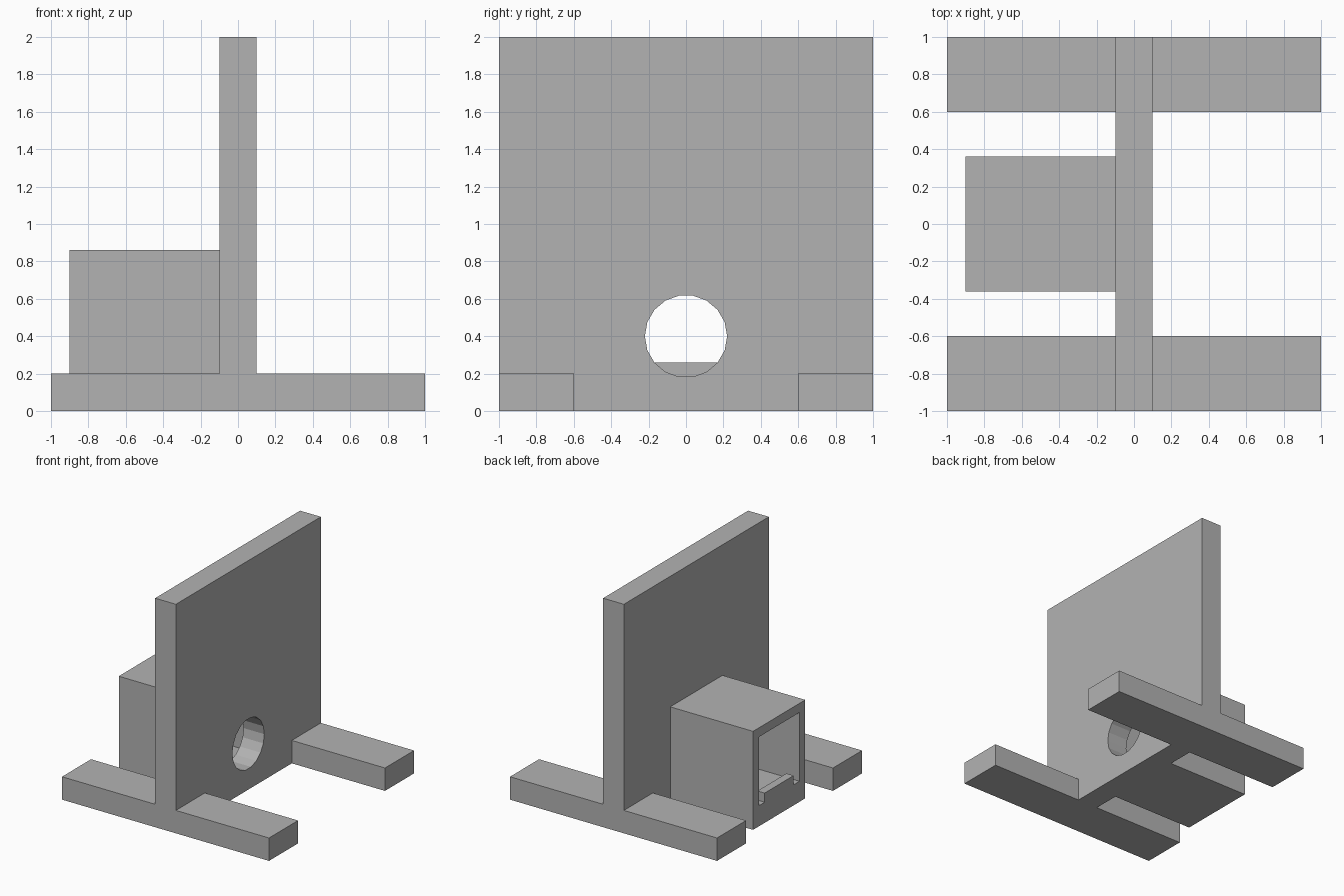
import bpy
import math

if "Cube" in bpy.data.objects:
    bpy.data.objects.remove(bpy.data.objects["Cube"], do_unlink=True)

grey = bpy.data.materials.new("plain_grey")
grey.use_nodes = True
colour = (0.45, 0.45, 0.45, 1)
grey.diffuse_color = colour
grey.node_tree.nodes["Principled BSDF"].inputs["Base Color"].default_value = colour


def box(name, low, high):
    """Axis-aligned block between two corners."""
    bpy.ops.mesh.primitive_cube_add(size=1)
    obj = bpy.context.object
    obj.name = name
    for v in obj.data.vertices:
        v.co = [(a + b) / 2 + c * (b - a) for a, b, c in zip(low, high, v.co)]
    obj.data.materials.append(grey)
    return obj


def cut(obj, cutter):
    """Subtract a cutter, then discard it."""
    mod = obj.modifiers.new("opening", "BOOLEAN")
    mod.operation = "DIFFERENCE"
    mod.solver = "EXACT"
    mod.object = cutter
    bpy.context.view_layer.objects.active = obj
    bpy.ops.object.modifier_apply(modifier=mod.name)
    bpy.data.objects.remove(cutter, do_unlink=True)


# Upright panel with its round entrance
panel = box("upright_panel", (-0.1, -1, 0), (0.1, 1, 2))
bpy.ops.mesh.primitive_cylinder_add(vertices=18, radius=0.22, depth=0.6,
                                    location=(0, 0, 0.4),
                                    rotation=(0, math.pi / 2, 0))
hole = bpy.context.object
hole.name = "hole_cutter"
hole.hide_render = True
hole.data.materials.append(grey)
cut(panel, hole)

# Four feet butting against the panel at its two ends
for side, sx in (("left", 1), ("right", -1)):
    for end, sy in (("back", 1), ("front", -1)):
        xs, ys = sorted((sx * 0.1, sx)), sorted((sy * 0.6, sy))
        box(f"{end}_{side}_foot", (xs[0], ys[0], 0), (xs[1], ys[1], 0.2))

# Hollow housing, open at the outer end and towards the panel
housing = box("housing", (-0.9, -0.36, 0), (-0.1, 0.36, 0.86))
cavity = box("cavity_cutter", (-1, -0.28, 0.18), (0, 0.28, 0.78))
cavity.hide_render = True
cut(housing, cavity)

# Low retaining lip across the outer opening
box("retaining_lip", (-0.9, -0.2, 0.18), (-0.83, 0.2, 0.26))
